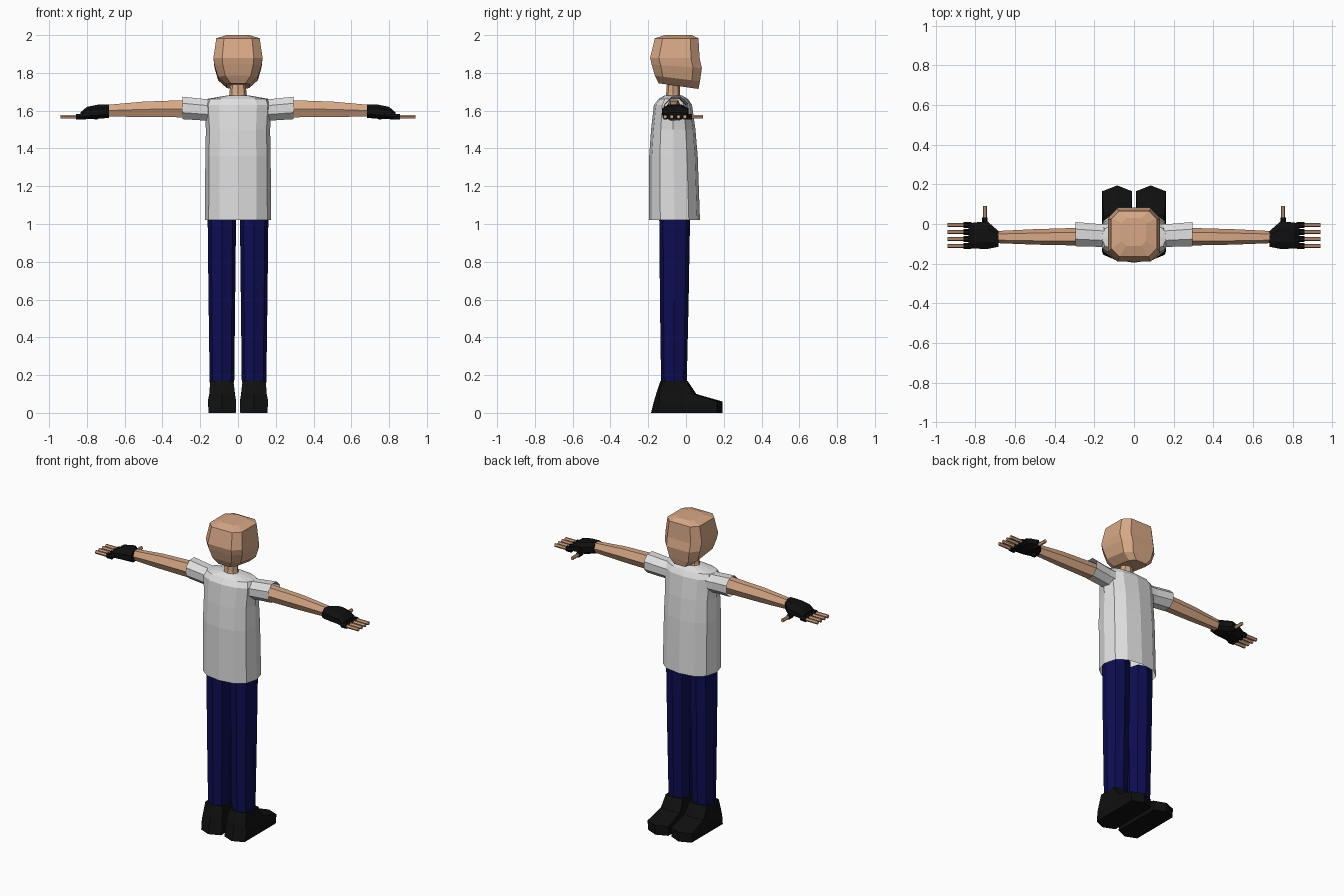
import bpy, bmesh
from math import sin, cos, pi, copysign

if "Cube" in bpy.data.objects:
    bpy.data.objects.remove(bpy.data.objects["Cube"], do_unlink=True)


def material(name, rgb):
    m = bpy.data.materials.new(name)
    m.use_nodes = True
    m.diffuse_color = (*rgb, 1)
    bsdf = m.node_tree.nodes["Principled BSDF"]
    bsdf.inputs["Base Color"].default_value = (*rgb, 1)
    bsdf.inputs["Roughness"].default_value = 0.8
    return m


SKIN = material("skin", (0.68, 0.39, 0.24))
WHITE = material("shirt_white", (0.74, 0.74, 0.74))
NAVY = material("trouser_navy", (0.004, 0.004, 0.085))
BLACK = material("leather_black", (0.005, 0.005, 0.005))

# How (u, v, w) of a section map onto x, y, z for each loft axis
AXES = {
    "x": lambda u, v, w: (w, u, v),
    "y": lambda u, v, w: (u, w, v),
    "z": lambda u, v, w: (u, v, w),
}


def section(n, power, phase):
    """Rounded polygon filling the square from -1 to 1."""
    pts = []
    for i in range(n):
        a = phase + 2 * pi * i / n
        pts.append([copysign(abs(f) ** (2 / power), f) for f in (cos(a), sin(a))])
    mx = max(abs(p[0]) for p in pts)
    my = max(abs(p[1]) for p in pts)
    return [(p[0] / mx, p[1] / my) for p in pts]


def loft(name, mat, axis, rings, n=8, power=2, phase=0, mirror=False,
         cap_start=True, cap_end=True, tilts=None):
    """Skin rings given as (w, u_min, u_max, v_min, v_max)."""
    bm = bmesh.new()
    shape = section(n, power, phase)
    loops = []
    for k, (w, u0, u1, v0, v1) in enumerate(rings):
        tilt = tilts[k] if tilts else 0
        loops.append([bm.verts.new(AXES[axis](
            (u0 + u1) / 2 + a * (u1 - u0) / 2,
            (v0 + v1) / 2 + b * (v1 - v0) / 2,
            w + tilt * b)) for a, b in shape])
    for lo, hi in zip(loops, loops[1:]):
        for i in range(n):
            j = (i + 1) % n
            bm.faces.new((lo[i], lo[j], hi[j], hi[i]))
    if cap_start:
        bm.faces.new(loops[0][::-1])
    if cap_end:
        bm.faces.new(loops[-1])
    bmesh.ops.recalc_face_normals(bm, faces=bm.faces)
    mesh = bpy.data.meshes.new(name)
    bm.to_mesh(mesh)
    bm.free()
    mesh.materials.append(mat)
    ob = bpy.data.objects.new(name, mesh)
    bpy.context.collection.objects.link(ob)
    if mirror:
        ob.modifiers.new("mirror", "MIRROR").use_mirror_merge = False
    return ob


# Head with a lowered chin, and neck
loft("head", SKIN, "z", [
    (1.73, -0.06, 0.06, -0.145, 0.066),
    (1.77, -0.105, 0.105, -0.165, 0.074),
    (1.835, -0.125, 0.125, -0.182, 0.084),
    (1.88, -0.13, 0.13, -0.19, 0.072),
    (1.983, -0.115, 0.115, -0.165, 0.066),
    (2.0, -0.06, 0.06, -0.11, 0.03),
], power=4, phase=pi / 8, tilts=(-0.015, -0.015, -0.01, 0, 0, 0))
loft("neck", SKIN, "z", [
    (1.65, -0.055, 0.055, -0.115, -0.02),
    (1.69, -0.045, 0.045, -0.105, -0.033),
    (1.76, -0.04, 0.04, -0.1, -0.033),
])

# Shirt, open at the hem
loft("shirt_body", WHITE, "z", [
    (1.02, -0.175, 0.175, -0.195, 0.074),
    (1.36, -0.173, 0.173, -0.195, 0.062),
    (1.5, -0.17, 0.17, -0.185, 0.05),
    (1.63, -0.178, 0.178, -0.17, 0.032),
    (1.662, -0.165, 0.165, -0.145, 0.01),
    (1.68, -0.06, 0.06, -0.115, -0.02),
], n=12, power=2.4, cap_start=False)
loft("sleeves", WHITE, "x", [
    (0.13, -0.12, 0.0, 1.545, 1.66),
    (0.18, -0.115, 0.0, 1.548, 1.662),
    (0.295, -0.112, 0.01, 1.555, 1.674),
], n=8, phase=pi / 8, mirror=True, cap_start=False, cap_end=False)

# Arms
loft("arms", SKIN, "x", [
    (0.2, -0.108, -0.02, 1.562, 1.658),
    (0.295, -0.108, -0.02, 1.565, 1.655),
    (0.5, -0.104, -0.026, 1.566, 1.648),
    (0.7, -0.096, -0.036, 1.57, 1.63),
], n=6, mirror=True)

# Fingerless gloves
loft("gloves", BLACK, "x", [
    (0.683, -0.115, -0.035, 1.562, 1.632),
    (0.74, -0.126, 0.014, 1.557, 1.632),
    (0.8, -0.124, 0.008, 1.555, 1.62),
    (0.835, -0.12, 0.003, 1.552, 1.59),
], power=2.4, phase=pi / 8, mirror=True)


def digit(name, axis, u, start, cuff, tip, z=1.568):
    """Black knuckle cuff followed by a bare fingertip."""
    for part, mat, r, a, b in ((name + "_cuff", BLACK, 0.015, start, cuff),
                               (name, SKIN, 0.01, cuff, tip)):
        loft(part, mat, axis, [(w, u - r, u + r, z - r, z + r) for w in (a, b)],
             n=6, mirror=True)


for finger, y in (("index_finger", -0.006), ("middle_finger", -0.04),
                  ("ring_finger", -0.076), ("little_finger", -0.11)):
    digit(finger, "x", y, 0.82, 0.858, 0.94)
digit("thumb", "y", 0.752, -0.01, 0.032, 0.09)

# Trousers
loft("trouser_legs", NAVY, "z", [
    (0.16, 0.02, 0.15, -0.132, 0.004),
    (0.6, 0.015, 0.156, -0.138, 0.014),
    (1.06, 0.01, 0.161, -0.142, 0.022),
], power=2.4, mirror=True)

# Shoes with pointed toes
loft("shoes", BLACK, "z", [
    (0.0, 0.012, 0.155, -0.185, 0.194),
    (0.06, 0.01, 0.16, -0.17, 0.194),
    (0.1, 0.016, 0.152, -0.158, 0.055),
    (0.17, 0.024, 0.147, -0.135, 0.008),
], n=6, power=8, phase=pi / 2, mirror=True)
